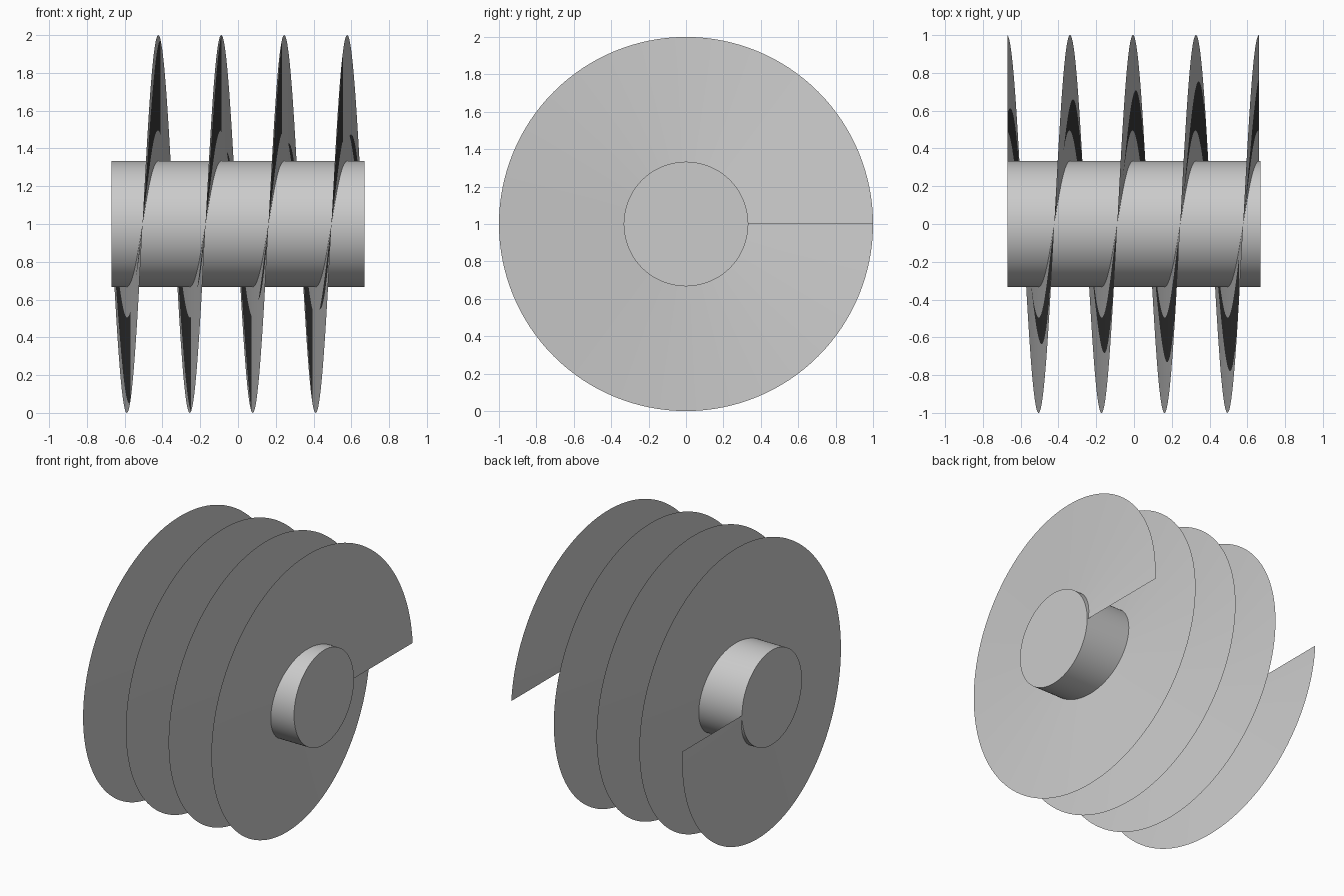
import bpy, bmesh
from math import cos, sin, pi

if "Cube" in bpy.data.objects:
    bpy.data.objects.remove(bpy.data.objects["Cube"])

R_SHAFT, R_BLADE, HALF = 0.333, 1.0, 0.67
TURNS, PITCH, STEPS = 4, 1 / 3, 128
X_START = -0.672

# central shaft along x
bpy.ops.mesh.primitive_cylinder_add(vertices=128, radius=R_SHAFT, depth=2 * HALF,
                                    location=(0, 0, 1), rotation=(0, pi / 2, 0))
shaft = bpy.context.object
shaft.name = "shaft"
bpy.ops.object.shade_smooth_by_angle()

# thin helical blade wound around the shaft
bm = bmesh.new()
prev = None
for i in range(TURNS * STEPS + 1):
    t = 2 * pi * i / STEPS
    x = max(X_START + PITCH * i / STEPS, -HALF)
    row = [bm.verts.new((x, r * cos(t), 1 - r * sin(t))) for r in (R_SHAFT, R_BLADE)]
    if prev:
        bm.faces.new((prev[0], row[0], row[1], prev[1]))
    prev = row
for f in bm.faces:
    f.smooth = True
    f.normal_update()
# face the sheet towards +x
bmesh.ops.reverse_faces(bm, faces=[f for f in bm.faces if f.normal.x < 0])
mesh = bpy.data.meshes.new("helical_blade")
bm.to_mesh(mesh)
bm.free()
blade = bpy.data.objects.new("helical_blade", mesh)
bpy.context.collection.objects.link(blade)
